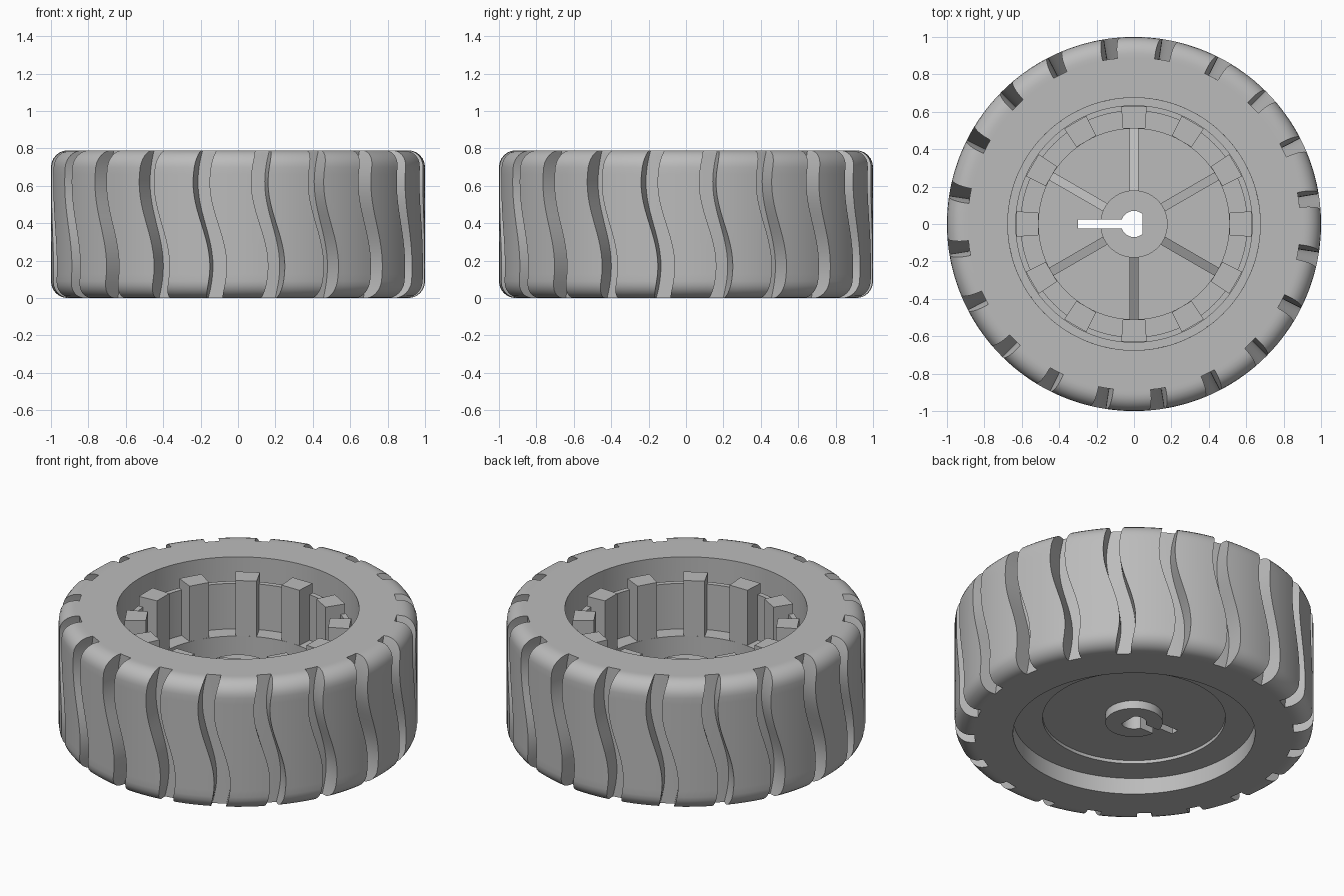
import bpy, bmesh
from math import sin, cos, pi, radians
from mathutils import Matrix, Vector

cube = bpy.data.objects.get("Cube")
if cube:
    bpy.data.objects.remove(cube, do_unlink=True)

GREY = (0.5, 0.5, 0.5, 1)
grey = bpy.data.materials.new("plain grey")
grey.use_nodes = True
grey.diffuse_color = GREY
grey.node_tree.nodes["Principled BSDF"].inputs["Base Color"].default_value = GREY

HEIGHT = 0.79


def finish(bm, name):
    """Clean the mesh and link it as the selected, active object."""
    bmesh.ops.remove_doubles(bm, verts=bm.verts, dist=0.0002)
    bmesh.ops.recalc_face_normals(bm, faces=bm.faces)
    mesh = bpy.data.meshes.new(name)
    bm.to_mesh(mesh)
    bm.free()
    mesh.materials.append(grey)
    ob = bpy.data.objects.new(name, mesh)
    bpy.context.collection.objects.link(ob)
    activate(ob)
    return ob


def activate(ob):
    bpy.ops.object.select_all(action="DESELECT")
    ob.select_set(True)
    bpy.context.view_layer.objects.active = ob


def lattice(bm, columns):
    """Join rings of points, closed in both directions, with quads."""
    rows = [[bm.verts.new(p) for p in col] for col in columns]
    for a, b in zip(rows, rows[1:] + rows[:1]):
        for i in range(len(a)):
            bm.faces.new((a[i - 1], a[i], b[i], b[i - 1]))


def solid(bm, loop_a, loop_b, angle=0):
    """Closed block between two matching outlines, turned about z."""
    turn = Matrix.Rotation(angle, 3, "Z")
    a, b = ([bm.verts.new(turn @ Vector(p)) for p in loop]
            for loop in (loop_a, loop_b))
    bm.faces.new(a)
    bm.faces.new(b)
    for i in range(len(a)):
        bm.faces.new((a[i - 1], a[i], b[i], b[i - 1]))


def prism(bm, outline, z0, z1, angle=0):
    """Upright block with a flat outline."""
    solid(bm, *([(x, y, z) for x, y in outline] for z in (z0, z1)), angle)


# Tyre: rounded section swept round, with wavy grooves sunk into the tread
FILLET, FLOOR, BORE = 0.09, 0.89, 0.675
N = 20
corner = [(1 - FILLET + FILLET * sin(t), FILLET - FILLET * cos(t))
          for t in (pi / 2 * i / 6 for i in range(7))]
side = [(1, FILLET + (HEIGHT - 2 * FILLET) * i / 16) for i in range(1, 16)]
section = ([(BORE, 0), (FLOOR, 0)] + corner + side
           + [(r, HEIGHT - z) for r, z in reversed(corner)]
           + [(FLOOR, HEIGHT), (BORE, HEIGHT)])


def wave(z):
    return -0.046 * sin(2 * pi * (z - HEIGHT / 2) / 0.9)


def tread_column(angle, sunk):
    col = []
    for r, z in section:
        a = angle + wave(z)
        r = min(r, FLOOR) if sunk else r
        col.append((r * cos(a), r * sin(a), z))
    return col


columns = []
step, width = 2 * pi / N, 0.09
for k in range(N):
    start = radians(9.3) + k * step - width / 2
    columns += [tread_column(start + width * i / 2, True) for i in range(3)]
    columns += [tread_column(start + width + (step - width) * i / 6, False)
                for i in range(7)]
bm = bmesh.new()
lattice(bm, columns)
finish(bm, "tyre")
bpy.ops.object.shade_smooth_by_angle(angle=radians(30))

# Rim: turned profile with hub, floor, ledge, retaining lip and underside recess
profile = [(0, 0.42), (0.18, 0.42), (0.18, 0.2), (0.51, 0.2), (0.51, 0.38),
           (0.605, 0.38), (0.605, 0.66), (0.635, 0.66), (0.635, 0.45),
           (BORE, 0.45), (BORE, 0.1), (0.51, 0.1), (0.51, 0.12),
           (0.16, 0.12), (0.16, 0.07), (0, 0.07)]
bm = bmesh.new()
lattice(bm, [[(r * cos(a), r * sin(a), z) for r, z in profile]
             for a in (2 * pi * i / 96 for i in range(96))])
# the inner edges collapse onto the axis, so drop the leftover line
bmesh.ops.remove_doubles(bm, verts=bm.verts, dist=0.0002)
bmesh.ops.delete(bm, geom=[e for e in bm.edges if not e.link_faces],
                 context="EDGES")
rim = finish(bm, "rim")

# Keyhole: flatted shaft hole and a slot cut through the hub and floor
outline = [(-0.3, 0.024), (-0.3, -0.024)]
outline += [(min(0.045, 0.07 * cos(a)), 0.07 * sin(a))
            for a in (radians(-160 + 320 * i / 32) for i in range(33))]
bm = bmesh.new()
prism(bm, outline, -0.1, 0.7)
cutter = finish(bm, "keyhole_cutter")
cutter.hide_render = True
cut = rim.modifiers.new("keyhole", "BOOLEAN")
cut.operation = "DIFFERENCE"
cut.solver = "EXACT"
cut.object = cutter
activate(rim)
bpy.ops.object.modifier_apply(modifier=cut.name)
bpy.data.objects.remove(cutter, do_unlink=True)
bpy.ops.object.shade_smooth_by_angle(angle=radians(30))

# Posts: twelve upright blocks standing round the lip
post = [(0.51, -0.06), (0.628, -0.068), (0.628, 0.068), (0.51, 0.06)]
bm = bmesh.new()
for k in range(12):
    prism(bm, post, 0.3, 0.72, k * pi / 6)
finish(bm, "posts")

# Ribs: six sloping webs from the hub down to the ledge wall
web = [(0.17, 0.15), (0.17, 0.4), (0.515, 0.22), (0.515, 0.15)]
bm = bmesh.new()
for k in range(6):
    solid(bm, *([(r, y, z) for r, z in web] for y in (-0.024, 0.024)),
          radians(30 + 60 * k))
finish(bm, "ribs")
